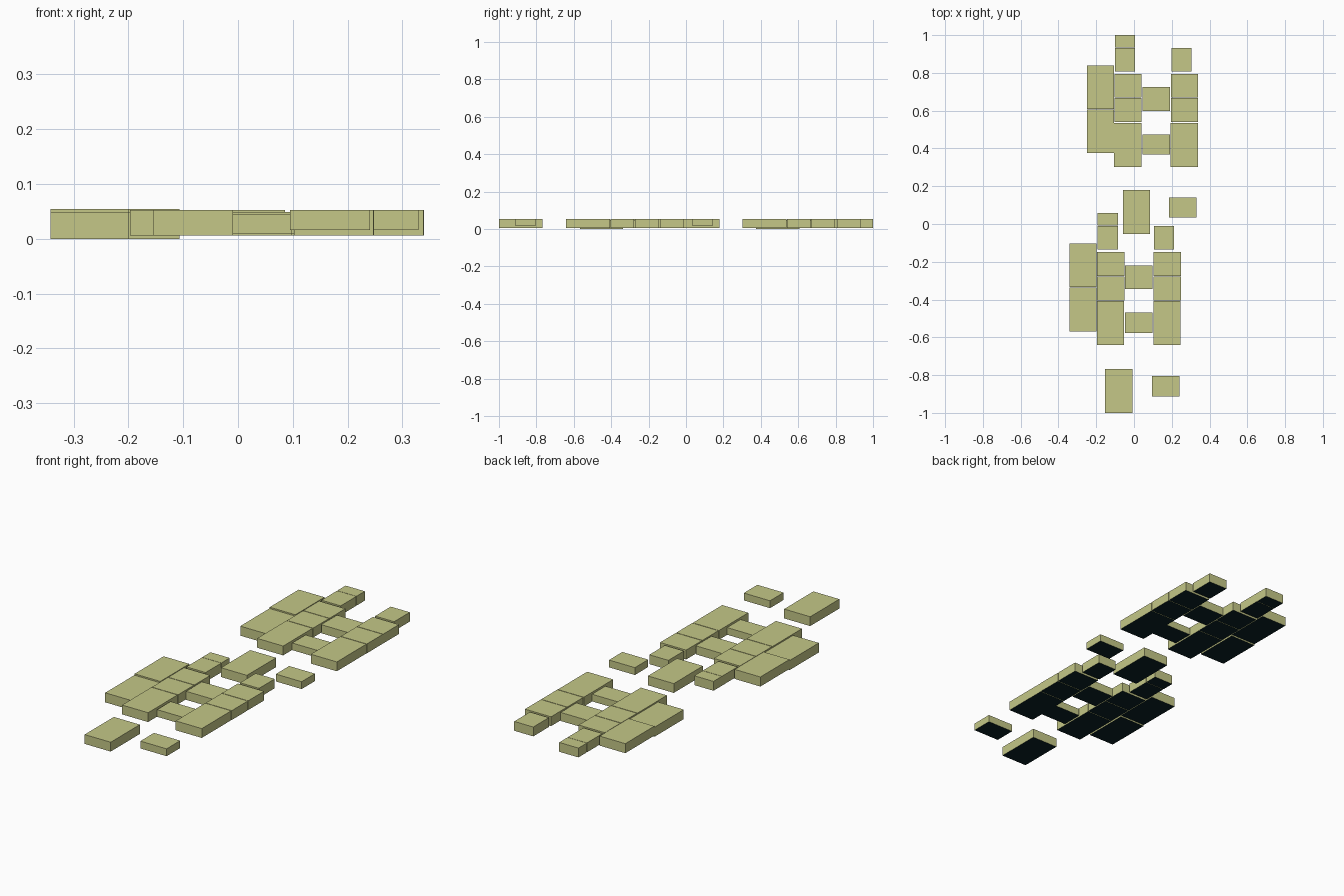
import bpy, bmesh

if "Cube" in bpy.data.objects:
    bpy.data.objects.remove(bpy.data.objects["Cube"])


def material(name, rgb):
    m = bpy.data.materials.new(name)
    m.diffuse_color = (*rgb, 1)
    m.use_nodes = True
    m.node_tree.nodes["Principled BSDF"].inputs["Base Color"].default_value = m.diffuse_color
    return m


olive = material("olive_khaki", (0.555, 0.575, 0.245))
dark = material("near_black_teal", (0.003, 0.015, 0.018))


def slab(name, x0, x1, y0, y1, z0=0.006, z1=0.053):
    """Flat rectangular block between the given limits, with a dark underside."""
    bm = bmesh.new()
    bmesh.ops.create_cube(bm, size=1)
    bm.normal_update()
    for f in bm.faces:
        f.material_index = 1 if f.normal.z < -0.5 else 0
    for v in bm.verts:
        v.co.x = x1 if v.co.x > 0 else x0
        v.co.y = y1 if v.co.y > 0 else y0
        v.co.z = z1 if v.co.z > 0 else z0
    me = bpy.data.meshes.new(name)
    bm.to_mesh(me)
    bm.free()
    me.materials.append(olive)
    me.materials.append(dark)
    ob = bpy.data.objects.new(name, me)
    bpy.context.collection.objects.link(ob)
    return ob


def cluster(tag, x, y):
    """Block cluster; (x, y) is the left, front corner of the left column."""
    # two columns of one long and two short slabs
    for side, cx in (("left", x), ("right", x + 0.299)):
        slab(f"{tag}_{side}_long_slab", cx, cx + 0.145, y, y + 0.234)
        slab(f"{tag}_{side}_mid_slab", cx + 0.001, cx + 0.146, y + 0.237, y + 0.364)
        slab(f"{tag}_{side}_back_slab", cx + 0.001, cx + 0.146, y + 0.367, y + 0.493)
    # outer pair of long slabs, the front one set slightly lower
    slab(f"{tag}_outer_front_slab", x - 0.145, x - 0.002, y + 0.073, y + 0.305, 0, 0.048)
    slab(f"{tag}_outer_back_slab", x - 0.145, x - 0.002, y + 0.307, y + 0.538, 0.006, 0.054)
    # bridges between the columns
    slab(f"{tag}_front_bridge", x + 0.150, x + 0.296, y + 0.065, y + 0.172, 0.009, 0.045)
    slab(f"{tag}_back_bridge", x + 0.150, x + 0.296, y + 0.296, y + 0.422, 0.006, 0.049)
    # narrow tabs behind the columns
    slab(f"{tag}_left_tab", x + 0.004, x + 0.111, y + 0.506, y + 0.630)
    slab(f"{tag}_left_tab_end", x + 0.004, x + 0.111, y + 0.632, y + 0.698)
    slab(f"{tag}_right_tab", x + 0.303, x + 0.409, y + 0.506, y + 0.630)


cluster("back", -0.105, 0.302)
cluster("front", -0.197, -0.641)

# loose slabs
slab("loose_large_middle", -0.058, 0.086, -0.052, 0.180)
slab("loose_large_front", -0.154, -0.009, -1.0, -0.768)
slab("loose_small_middle", 0.186, 0.330, 0.035, 0.141, 0.016, 0.053)
slab("loose_small_front", 0.095, 0.241, -0.912, -0.804, 0.016, 0.053)
